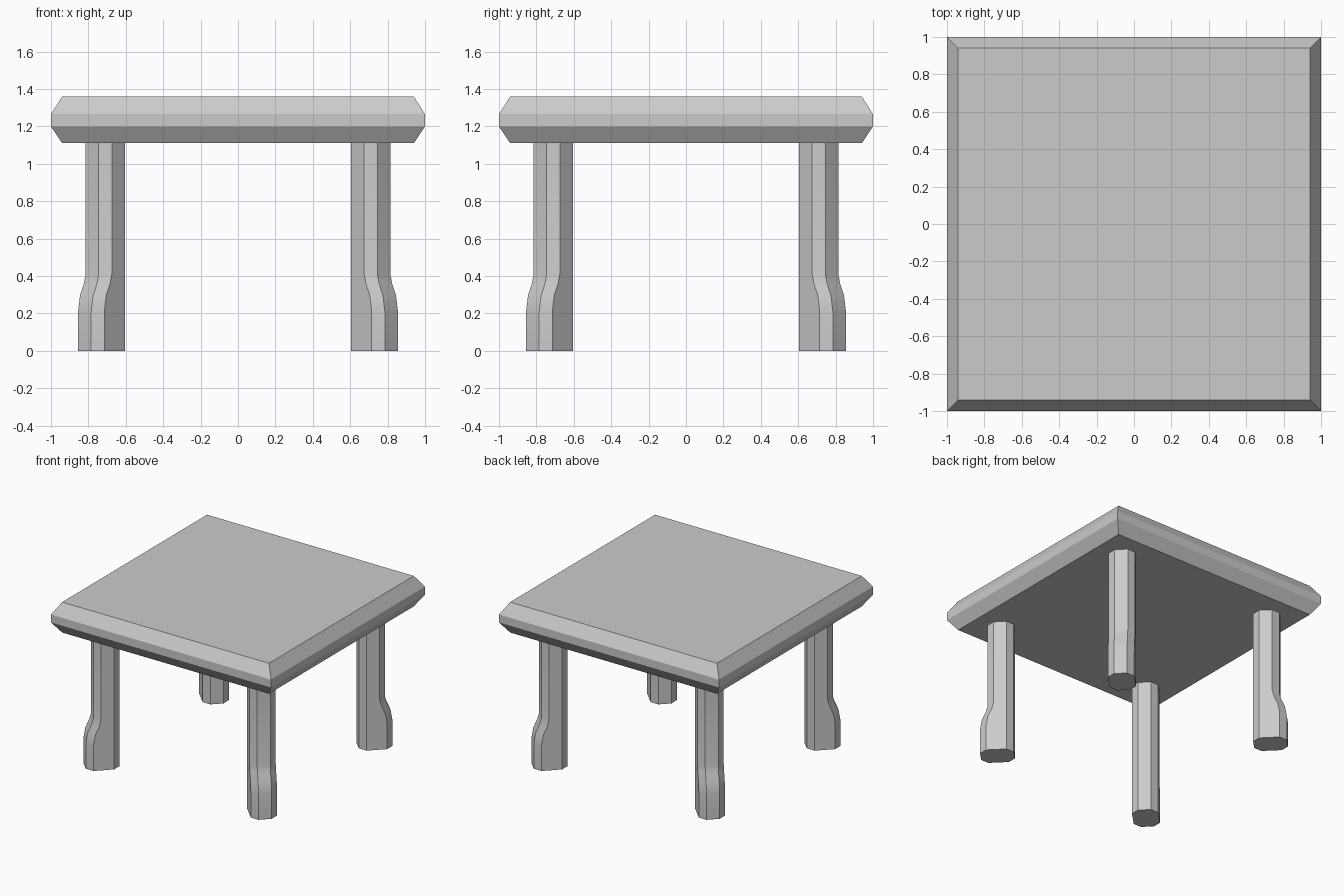
import bpy, bmesh, math

if "Cube" in bpy.data.objects:
    bpy.data.objects.remove(bpy.data.objects["Cube"])


def loft(name, rings):
    """Closed solid skinned through rings of equal vertex count, bottom to top."""
    bm = bmesh.new()
    loops = [[bm.verts.new(co) for co in ring] for ring in rings]
    n = len(loops[0])
    for low, high in zip(loops, loops[1:]):
        for i in range(n):
            j = (i + 1) % n
            bm.faces.new((low[i], low[j], high[j], high[i]))
    bm.faces.new(loops[0][::-1])
    bm.faces.new(loops[-1])
    bmesh.ops.recalc_face_normals(bm, faces=bm.faces)
    mesh = bpy.data.meshes.new(name)
    bm.to_mesh(mesh)
    bm.free()
    obj = bpy.data.objects.new(name, mesh)
    bpy.context.collection.objects.link(obj)
    return obj


def square(h, z):
    return [(-h, -h, z), (h, -h, z), (h, h, z), (-h, h, z)]


# Tabletop: square slab with sloped upper and lower rims
top_profile = [(0.94, 1.11), (1.0, 1.20), (1.0, 1.265), (0.94, 1.36)]
loft("tabletop", [square(h, z) for h, z in top_profile])

# Leg cross-section: octagon whose outer half is pushed diagonally at the foot
C, A, B = 0.71, 0.105, 0.035
OCTAGON = [(A, -B), (A, B), (B, A), (-B, A), (-A, B), (-A, -B), (-B, -A), (B, -A)]


def leg_ring(push, z):
    return [(C + x + push * (i < 4), C + y + push * (i < 4), z)
            for i, (x, y) in enumerate(OCTAGON)]


leg_profile = [(0.04, 0.0), (0.04, 0.21), (0.03, 0.295), (0.009, 0.36), (0.0, 0.41), (0.0, 1.115)]
legs = loft("legs", [leg_ring(p, z) for p, z in leg_profile])

bpy.context.view_layer.objects.active = legs
legs.select_set(True)
bpy.ops.object.shade_smooth_by_angle(angle=math.radians(30))

# Mirror the one leg to all four corners
mirror = legs.modifiers.new("four_corners", 'MIRROR')
mirror.use_axis = (True, True, False)
mirror.use_mirror_merge = False
